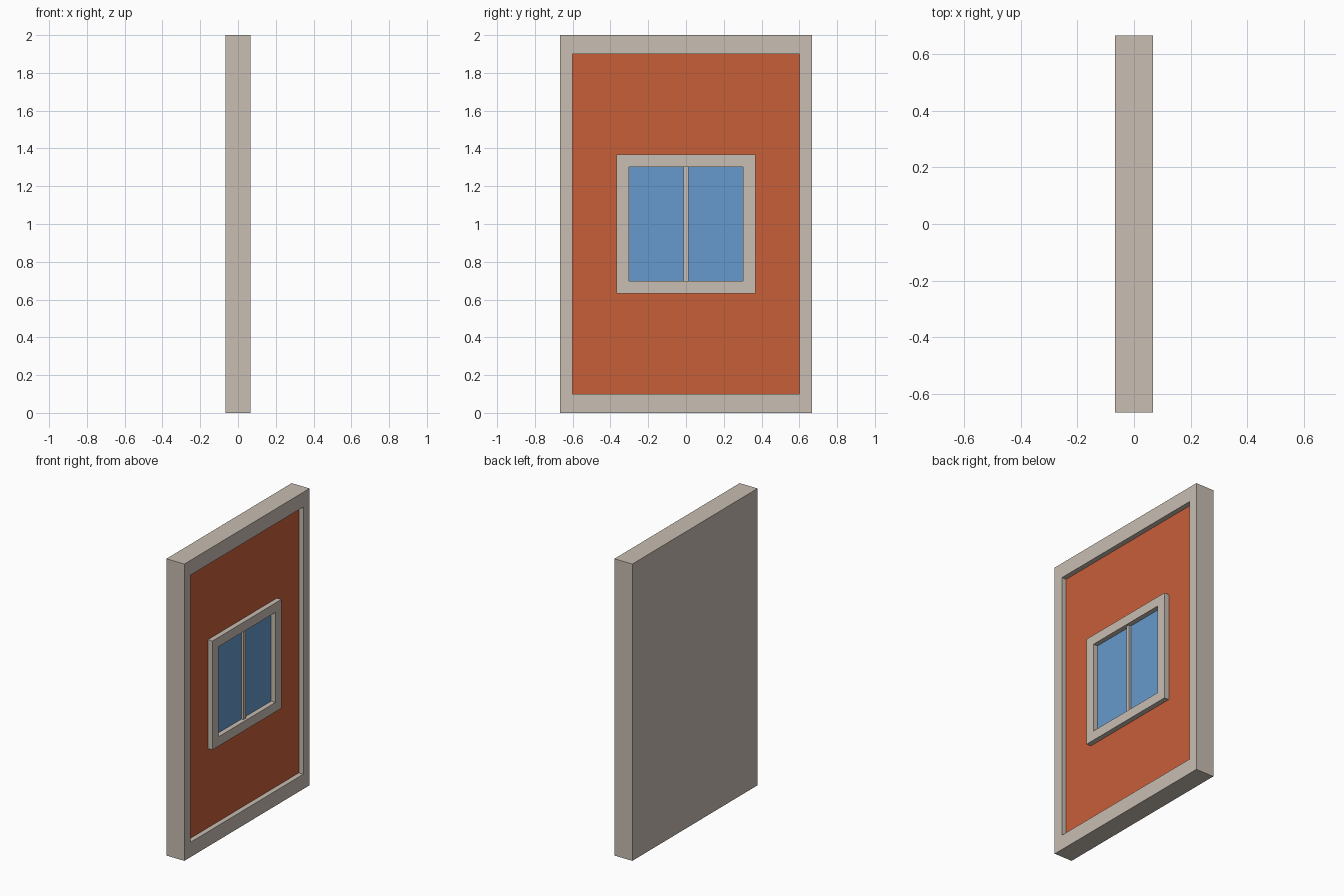
import bpy, bmesh

if "Cube" in bpy.data.objects:
    bpy.data.objects.remove(bpy.data.objects["Cube"])


def material(name, rgb):
    m = bpy.data.materials.new(name)
    m.diffuse_color = (*rgb, 1)
    m.use_nodes = True
    m.node_tree.nodes["Principled BSDF"].inputs["Base Color"].default_value = m.diffuse_color
    return m


stone = material("pale_stone", (0.578, 0.509, 0.445))
orange = material("burnt_orange", (0.578, 0.112, 0.042))
blue = material("glass_blue", (0.133, 0.323, 0.604))


def block(name, x0, x1, half_y, half_z, inner=None, fill=None):
    """Box centred on z = 1; inner = (half_y, half_z, x) sinks a coloured panel into its +x face."""
    bm = bmesh.new()
    bmesh.ops.create_cube(bm, size=2)
    for v in bm.verts:
        v.co = (x1 if v.co.x > 0 else x0, v.co.y * half_y, 1 + v.co.z * half_z)
    if inner:
        iy, iz, ix = inner
        face = max(bm.faces, key=lambda f: f.calc_center_median().x)
        # rim, then the step down to the panel
        bmesh.ops.inset_individual(bm, faces=[face], thickness=0.01)
        for v in face.verts:
            v.co = (x1, iy if v.co.y > 0 else -iy, 1 + (iz if v.co.z > 1 else -iz))
        bmesh.ops.inset_individual(bm, faces=[face], thickness=0.0)
        for v in face.verts:
            v.co.x = ix
        face.material_index = 1
    bmesh.ops.recalc_face_normals(bm, faces=bm.faces)
    mesh = bpy.data.meshes.new(name)
    bm.to_mesh(mesh)
    bm.free()
    mesh.materials.append(stone)
    if fill:
        mesh.materials.append(fill)
    obj = bpy.data.objects.new(name, mesh)
    bpy.context.collection.objects.link(obj)
    return obj


# Wall slab with a sunken orange panel
block("wall", -0.0667, 0.0667, 0.6667, 1.0, (0.6, 0.9, 0.0333), orange)
# Window frame, flush with the wall rim, with sunken glass
block("window", 0.03, 0.0667, 0.367, 0.367, (0.303, 0.303, 0.0345), blue)
# Upright bar dividing the glass
block("window_bar", 0.032, 0.05, 0.0133, 0.303)
